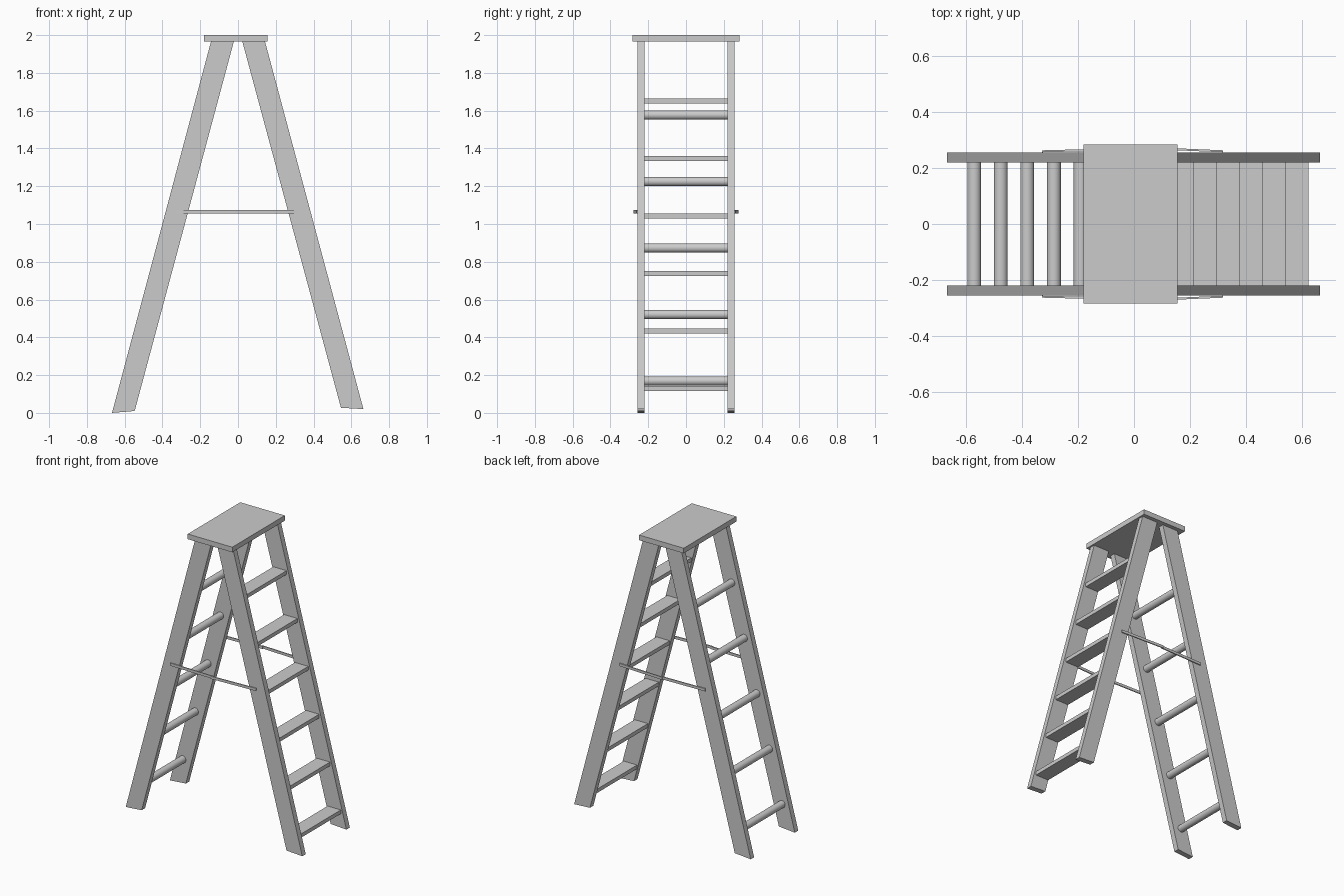
import bpy, bmesh, math
from mathutils import Vector

if "Cube" in bpy.data.objects:
    bpy.data.objects.remove(bpy.data.objects["Cube"])


def prism(name, profile, y0, y1):
    """Extrude an (x, z) profile from y0 to y1."""
    bm = bmesh.new()
    face = bm.faces.new([bm.verts.new((x, y0, z)) for x, z in profile])
    ext = bmesh.ops.extrude_face_region(bm, geom=[face])
    verts = [g for g in ext["geom"] if isinstance(g, bmesh.types.BMVert)]
    bmesh.ops.translate(bm, verts=verts, vec=(0, y1 - y0, 0))
    bmesh.ops.recalc_face_normals(bm, faces=bm.faces)
    me = bpy.data.meshes.new(name)
    bm.to_mesh(me)
    bm.free()
    ob = bpy.data.objects.new(name, me)
    bpy.context.collection.objects.link(ob)
    return ob


def box(name, x0, x1, y0, y1, z0, z1):
    return prism(name, [(x0, z0), (x1, z0), (x1, z1), (x0, z1)], y0, y1)


# Top platform, slightly longer toward the rear
box("top_platform", -0.181, 0.155, -0.283, 0.283, 1.965, 2.0)

# Splayed rails: stepped side at +x, rung side at -x
rear = [(-0.667, 0.0), (-0.547, 0.010), (-0.022, 1.966), (-0.143, 1.966)]
step = [(0.545, 0.027), (0.664, 0.020), (0.143, 1.966), (0.023, 1.966)]
for side, s in (("right", -1), ("left", 1)):
    prism("rear_rail_" + side, rear, s * 0.219, s * 0.256)
    prism("step_rail_" + side, step, s * 0.219, s * 0.256)

# Flat treads
for i in range(6):
    z = 1.664 - i * 0.3042
    x = 0.213 + i * 0.0818
    box(f"tread_{i + 1}", x - 0.1, x, -0.221, 0.221, z - 0.026, z)

# Round rungs
for i in range(5):
    bpy.ops.mesh.primitive_cylinder_add(
        vertices=32, radius=0.0245, depth=0.442,
        location=(-0.191 - i * 0.0948, 0, 1.577 - i * 0.352),
        rotation=(math.pi / 2, 0, 0))
    rung = bpy.context.object
    rung.name = f"rung_{i + 1}"
    bpy.ops.object.shade_smooth_by_angle()

# Two-piece folding spreader bars on each outer side, lapped at the middle
for side, s in (("right", -1), ("left", 1)):
    for part, xa, xb, ya, yb in (("rear", -0.328, 0.0, 0.256, 0.264),
                                 ("step", 0.318, -0.012, 0.256, 0.270)):
        bar = box(f"spreader_{part}_{side}", min(xa, xb), max(xa, xb),
                  s * 0.256, s * 0.263, 1.056, 1.074)
        for v in bar.data.vertices:
            if abs(v.co.x - xb) < 1e-4:
                v.co.y += s * (yb - ya)
